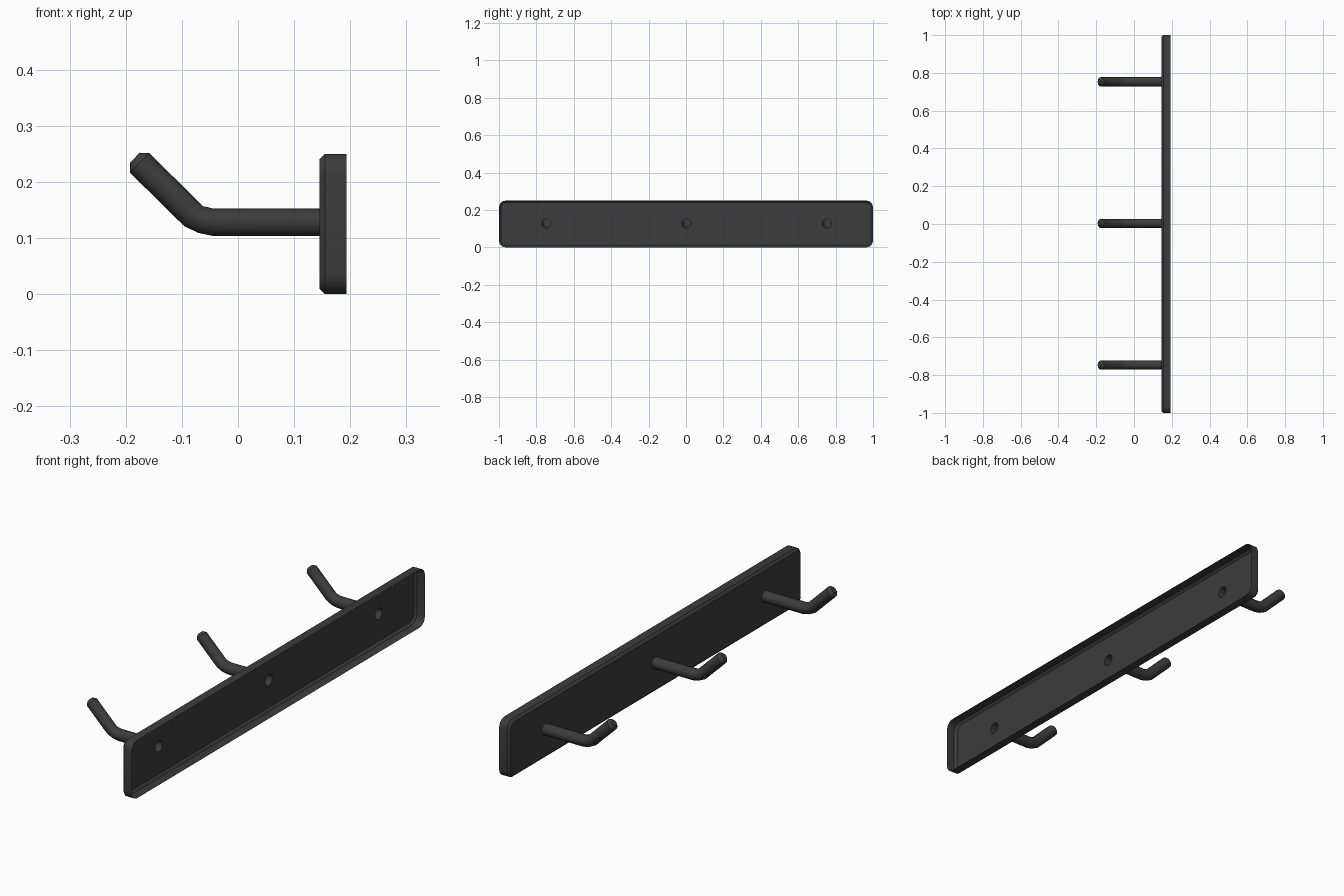
import bpy, bmesh, math
from mathutils import Vector

if "Cube" in bpy.data.objects:
    bpy.data.objects.remove(bpy.data.objects["Cube"])

SIDES = 12
R = 0.0245
ROD_Z = 0.128
FRONT_X = 0.145
HOOK_YS = (-0.747, 0.003, 0.753)

dark = bpy.data.materials.new("dark_metal")
dark.diffuse_color = (0.045, 0.045, 0.045, 1)
dark.use_nodes = True
dark.node_tree.nodes["Principled BSDF"].inputs["Base Color"].default_value = dark.diffuse_color


def finish(bm, name):
    bmesh.ops.recalc_face_normals(bm, faces=bm.faces[:])
    me = bpy.data.meshes.new(name)
    bm.to_mesh(me)
    bm.free()
    ob = bpy.data.objects.new(name, me)
    me.materials.append(dark)
    bpy.context.collection.objects.link(ob)
    bpy.ops.object.select_all(action='DESELECT')
    ob.select_set(True)
    bpy.context.view_layer.objects.active = ob
    bpy.ops.object.shade_smooth_by_angle(angle=math.radians(35))
    return ob


def bridge(bm, a, b):
    n = len(a)
    for i in range(n):
        bm.faces.new((a[i], a[(i + 1) % n], b[(i + 1) % n], b[i]))


def edge_loop(bm, verts):
    n = len(verts)
    out = []
    for i in range(n):
        pair = (verts[i], verts[(i + 1) % n])
        out.append(bm.edges.get(pair) or bm.edges.new(pair))
    return out


def circle(bm, centre, direction, radius):
    # ring standing across a direction in the xz plane
    up = Vector((direction.z, 0, -direction.x))
    side = Vector((0, 1, 0))
    return [bm.verts.new(centre + radius * (side * math.cos(t) + up * math.sin(t)))
            for t in (2 * math.pi * i / SIDES for i in range(SIDES))]


def rounded_rect(bm, x, inset, radius=0.036, segs=4):
    hy, hz = 1 - inset, 0.125 - inset
    r = radius - inset
    verts = []
    for k, (sy, sz) in enumerate(((1, 1), (-1, 1), (-1, -1), (1, -1))):
        for i in range(segs + 1):
            t = math.pi / 2 * (k + i / segs)
            verts.append(bm.verts.new((x, sy * (hy - r) + r * math.cos(t),
                                       0.125 + sz * (hz - r) + r * math.sin(t))))
    return verts


# Wall plate: thin pressed shell, open at the back, pierced where the hooks join
bm = bmesh.new()
rings = [rounded_rect(bm, x, inset) for x, inset in
         ((0.193, 0), (FRONT_X + 0.01, 0), (FRONT_X, 0.01))]
for a, b in zip(rings, rings[1:]):
    bridge(bm, a, b)
edges = edge_loop(bm, rings[-1])
for y in HOOK_YS:
    edges += edge_loop(bm, circle(bm, Vector((FRONT_X, y, ROD_Z)), Vector((-1, 0, 0)), R))
bmesh.ops.triangle_fill(bm, use_beauty=True, use_dissolve=False,
                        edges=edges, normal=(-1, 0, 0))
finish(bm, "wall_plate")

# Hooks: bent hollow rods with a chamfered closed tip (x, z, angle, radius)
PATH = ((FRONT_X, ROD_Z, 0, R), (-0.044, ROD_Z, 0, R), (-0.062, 0.132, 22, R),
        (-0.079, 0.139, 44, R), (-0.1755, 0.234, 44, R), (-0.184, 0.243, 44, 0.0125))
for i, y in enumerate(HOOK_YS):
    bm = bmesh.new()
    rings = []
    for x, z, deg, rad in PATH:
        a = math.radians(deg)
        rings.append(circle(bm, Vector((x, y, z)), Vector((-math.cos(a), 0, math.sin(a))), rad))
    for a, b in zip(rings, rings[1:]):
        bridge(bm, a, b)
    bm.faces.new(rings[-1])
    finish(bm, "hook_%d" % (i + 1))
